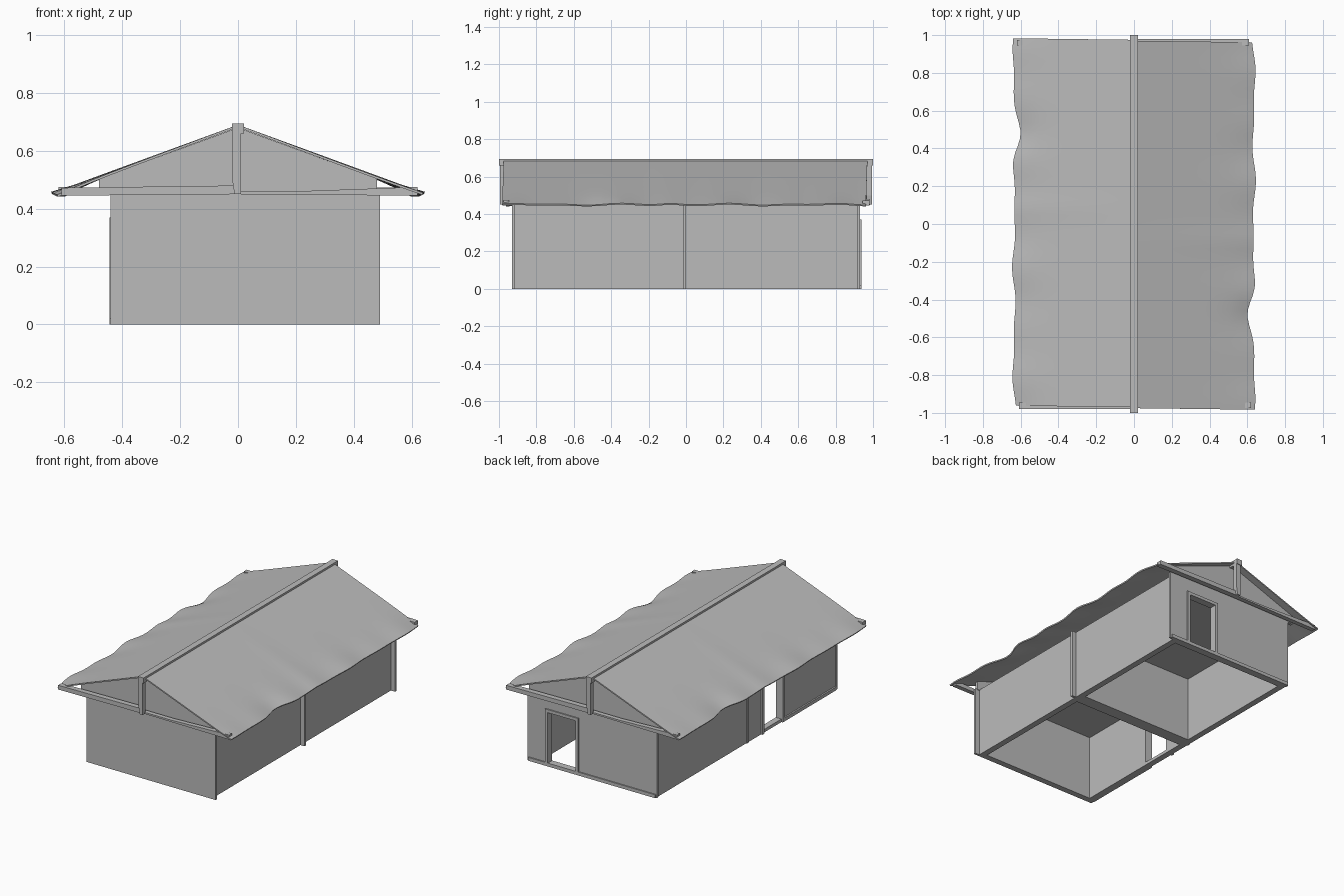
import bpy, bmesh, math
from mathutils import Vector

if "Cube" in bpy.data.objects:
    bpy.data.objects.remove(bpy.data.objects["Cube"], do_unlink=True)

grey = bpy.data.materials.new("plain_grey")
grey.use_nodes = True
grey.diffuse_color = (0.5, 0.5, 0.5, 1)
grey.node_tree.nodes["Principled BSDF"].inputs["Base Color"].default_value = (0.5, 0.5, 0.5, 1)


def finish(name, bm):
    bmesh.ops.recalc_face_normals(bm, faces=bm.faces)
    mesh = bpy.data.meshes.new(name)
    bm.to_mesh(mesh)
    bm.free()
    mesh.materials.append(grey)
    obj = bpy.data.objects.new(name, mesh)
    bpy.context.collection.objects.link(obj)
    return obj


def boxes(name, spans):
    """One object from boxes given as (x0, x1, y0, y1, z0, z1)."""
    bm = bmesh.new()
    for x0, x1, y0, y1, z0, z1 in spans:
        made = bmesh.ops.create_cube(bm, size=1)["verts"]
        for v in made:
            v.co = ((x0 + x1) / 2 + v.co.x * (x1 - x0),
                    (y0 + y1) / 2 + v.co.y * (y1 - y0),
                    (z0 + z1) / 2 + v.co.z * (z1 - z0))
    return finish(name, bm)


def prism(name, profile, y0, y1):
    """Extrude an (x, z) profile along y."""
    bm = bmesh.new()
    face = bm.faces.new([bm.verts.new((x, y0, z)) for x, z in profile])
    ext = bmesh.ops.extrude_face_region(bm, geom=[face])["geom"]
    bmesh.ops.translate(bm, vec=(0, y1 - y0, 0),
                        verts=[g for g in ext if isinstance(g, bmesh.types.BMVert)])
    return finish(name, bm)


L, R, END, TOP, T = -0.435, 0.46, 0.93, 0.455, 0.04   # wall extents, thickness
DOOR_TOP = 0.35
BX0, BX1 = 0.14, 0.34        # back door
SY0, SY1 = -0.36, -0.17      # side door

# Walls, split around the door openings
boxes("front_wall", [(L, R, -END, -END + T, 0, TOP)])
boxes("back_wall", [(L, BX0, END - T, END, 0, TOP), (BX1, R, END - T, END, 0, TOP),
                    (BX0, BX1, END - T, END, DOOR_TOP, TOP),
                    (BX0, BX1, END - T, END, 0, 0.02)])
boxes("right_side_wall", [(R - T, R, -END + T, END - T, 0, TOP)])
boxes("left_side_wall", [(L, L + T, -END + T, SY0, 0, TOP),
                         (L, L + T, SY1, END - T, 0, TOP),
                         (L, L + T, SY0, SY1, DOOR_TOP, TOP),
                         (L, L + T, SY0, SY1, 0, 0.02)])
boxes("middle_wall", [(L + T, R - T, -0.04, 0.04, 0, TOP)])
boxes("ceiling", [(L + T, R - T, -END + T, END - T, 0.425, TOP)])

# Cross wall ends that stand out past the long sides
for name, y in (("front", -END), ("middle", -0.015), ("back", END - 0.015)):
    boxes(name + "_wall_fin", [(R, 0.49, y, y + 0.015, 0, TOP),
                               (L - 0.006, L, y, y + 0.015, 0, TOP)])

# Door frames and sill boards
J = 0.02
boxes("back_door_frame", [(BX0 - J, BX0, END - 0.03, END + 0.008, 0, DOOR_TOP + J),
                          (BX1, BX1 + J, END - 0.03, END + 0.008, 0, DOOR_TOP + J),
                          (BX0, BX1, END - 0.03, END + 0.008, DOOR_TOP, DOOR_TOP + J)])
boxes("side_door_frame", [(L - 0.01, L + 0.03, SY0 - J, SY0, 0, DOOR_TOP + J),
                          (L - 0.01, L + 0.03, SY1, SY1 + J, 0, DOOR_TOP + J),
                          (L - 0.01, L + 0.03, SY0, SY1, DOOR_TOP, DOOR_TOP + J)])
boxes("back_sill_board", [(L, 0.48, END, END + 0.008, 0, 0.022)])
boxes("side_sill_board", [(L - 0.01, L, -END + 0.02, SY0 - J, 0, 0.022)])

# Gable ends, tie beams and hanging posts, turned half round for the back
gable = [(-0.48, 0.45), (0.48, 0.45), (0.48, 0.503), (0, 0.68), (-0.48, 0.503)]
beam_left = [(-0.61, 0.445), (-0.01, 0.45), (-0.01, 0.48), (-0.61, 0.472)]
beam_right = [(-0.01, 0.45), (0.62, 0.445), (0.62, 0.475), (0.2, 0.46), (-0.01, 0.46)]
post = [(-0.012, 0.45), (0.01, 0.45), (0.01, 0.67), (-0.02, 0.67), (-0.02, 0.5)]
for end, turn in (("front", 0), ("back", math.pi)):
    for part, profile, y0, y1 in (("gable", gable, -END, -END + 0.02),
                                  ("left_tie_beam", beam_left, -0.98, -0.945),
                                  ("right_tie_beam", beam_right, -0.975, -0.945),
                                  ("hanging_post", post, -0.995, -0.965)):
        prism(f"{end}_{part}", profile, y0, y1).rotation_euler.z = turn


def roof_sheet(name, turn):
    """Thin roof slope with a gently ragged eave."""
    bm = bmesh.new()
    nx, ny = 10, 48
    grid = []
    for j in range(ny + 1):
        t = j / ny
        row = []
        wave = 0.006 * math.sin(t * 23) + 0.005 * math.sin(t * 41 + 1)
        dent = 0.03 * math.exp(-((t - 0.27) / 0.05) ** 2)
        for i in range(nx + 1):
            s = i / nx
            x = s * (0.635 + (wave - dent) * s ** 6)
            y = -0.975 - 0.008 * s + t * 1.945
            bump = 0.005 * math.exp(-((t - 0.46) / 0.03) ** 2) * s
            row.append(bm.verts.new((x, y, 0.69 - 0.237 * s + bump + 0.5 * wave * s ** 6)))
        grid.append(row)
    for j in range(ny):
        for i in range(nx):
            bm.faces.new((grid[j][i], grid[j][i + 1], grid[j + 1][i + 1], grid[j + 1][i]))
    obj = finish(name, bm)
    if obj.data.polygons[0].normal.z < 0:
        obj.data.flip_normals()
    obj.rotation_euler.z = turn
    mod = obj.modifiers.new("thickness", "SOLIDIFY")
    mod.thickness = 0.008
    mod.offset = -1
    for p in obj.data.polygons:
        p.use_smooth = True
    bpy.ops.object.select_all(action="DESELECT")
    obj.select_set(True)
    bpy.context.view_layer.objects.active = obj
    bpy.ops.object.modifier_apply(modifier=mod.name)
    bpy.ops.object.shade_smooth_by_angle(angle=math.radians(30))


roof_sheet("right_roof_slope", 0)
roof_sheet("left_roof_slope", math.pi)

# Ridge beam
boxes("ridge_beam", [(-0.02, 0.02, -1, 1, 0.66, 0.695)])
